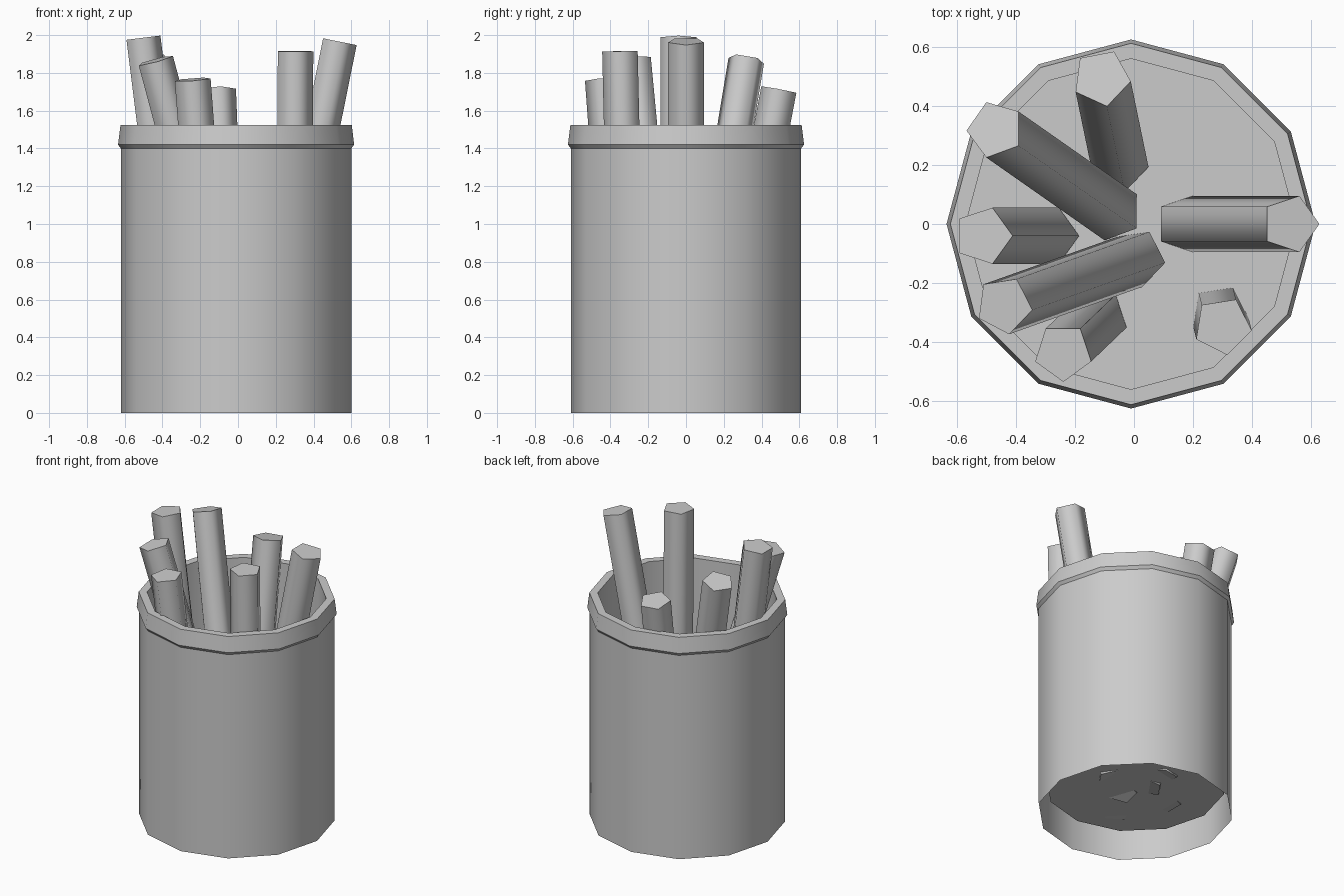
import bpy, math
from mathutils import Vector

if "Cube" in bpy.data.objects:
    bpy.data.objects.remove(bpy.data.objects["Cube"])

CX = -0.01   # cup centre


def make_object(name, verts, faces, angle):
    mesh = bpy.data.meshes.new(name)
    mesh.from_pydata(verts, [], faces)
    mesh.shade_smooth()
    mesh.set_sharp_from_angle(angle=math.radians(angle))
    obj = bpy.data.objects.new(name, mesh)
    bpy.context.collection.objects.link(obj)
    return obj


def bridge(a, b, n):
    return [(a + j, a + (j + 1) % n, b + (j + 1) % n, b + j) for j in range(n)]


# Cup: twelve-sided lathe, open skirt below, raised floor, flared rim
def cup(name, profile, n=12):
    verts, faces = [], []
    for r, z in profile:
        verts += [(CX + r * math.cos(math.tau * j / n),
                   r * math.sin(math.tau * j / n), z) for j in range(n)]
    for i in range(len(profile) - 1):
        faces += bridge(i * n, (i + 1) * n, n)
    last = (len(profile) - 1) * n
    faces.append(tuple(range(last, last + n)))   # floor
    return make_object(name, verts, faces, 32)


cup("cup", [(0.61, 0), (0.61, 1.40), (0.625, 1.42), (0.612, 1.525),
            (0.56, 1.525), (0.56, 0.18)])


# Stick: leaning five-sided prism with flat ends
def stick(name, top, base, turn, radius=0.1, n=5):
    top, base = Vector(top), Vector(base)
    w = (top - base).normalized()
    t = math.radians(turn)
    u = Vector((math.cos(t), math.sin(t), 0))
    u = (u - w * u.dot(w)).normalized()
    v = w.cross(u)
    ring = [radius * (u * math.cos(math.tau * j / n) + v * math.sin(math.tau * j / n))
            for j in range(n)]
    verts = [base + p for p in ring] + [top + p for p in ring]
    faces = bridge(0, n, n) + [tuple(range(n - 1, -1, -1)), tuple(range(n, 2 * n))]
    return make_object(name, verts, faces, 80)


# Sticks: top centre, base x and y, corner direction
sticks = [
    ((-0.11, 0.495, 1.71), (-0.05, 0.205), -79),
    ((-0.47, 0.32, 1.87), (-0.07, 0.04), 180),
    ((-0.51, -0.04, 1.985), (-0.285, -0.04), 0),
    ((-0.44, -0.275, 1.865), (0.01, -0.115), -81),
    ((-0.24, -0.435, 1.765), (-0.12, -0.32), -90),
    ((0.30, -0.345, 1.915), (0.29, -0.305), -81),
    ((0.53, 0.0, 1.967), (0.17, 0.0), 0),
]
for i, (top, base, turn) in enumerate(sticks, 1):
    stick(f"stick_{i}", top, (*base, 0.185), turn)
